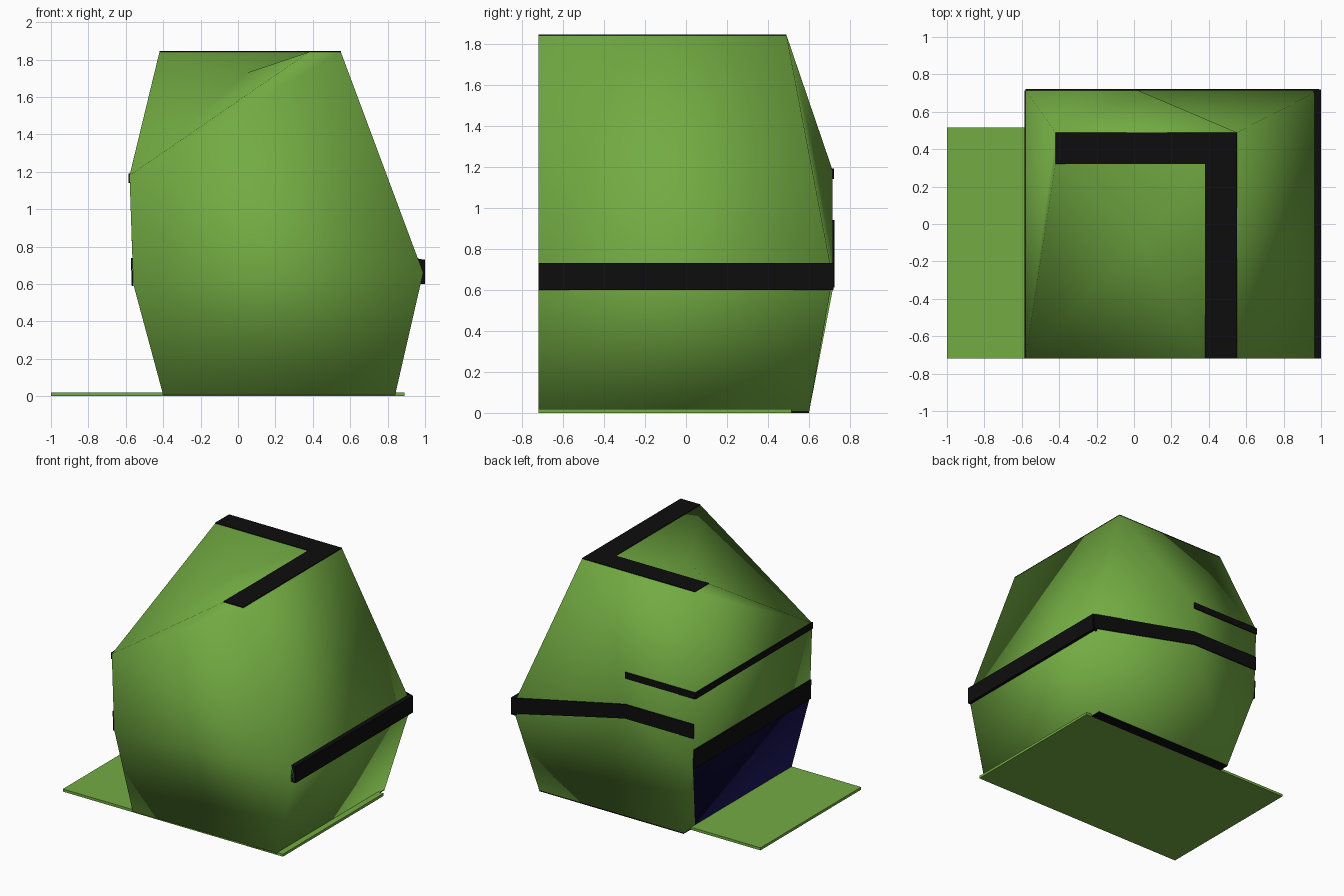
import bpy
import bmesh
from mathutils import Vector

cube = bpy.data.objects.get("Cube")
if cube:
    bpy.data.objects.remove(cube, do_unlink=True)


def material(name, r, g, b):
    m = bpy.data.materials.new(name)
    m.use_nodes = True
    m.diffuse_color = (r, g, b, 1)
    bsdf = m.node_tree.nodes["Principled BSDF"]
    bsdf.inputs["Base Color"].default_value = (r, g, b, 1)
    bsdf.inputs["Roughness"].default_value = 0.9
    return m


green = material("leaf green", 0.17, 0.41, 0.055)
black = material("trim black", 0.004, 0.004, 0.004)
navy = material("opening navy", 0.003, 0.002, 0.03)


def finish(bm, name, mats):
    mesh = bpy.data.meshes.new(name)
    bm.to_mesh(mesh)
    bm.free()
    for m in mats:
        mesh.materials.append(m)
    ob = bpy.data.objects.new(name, mesh)
    bpy.context.collection.objects.link(ob)
    return ob


def box(name, low, high, mat):
    bm = bmesh.new()
    bmesh.ops.create_cube(bm, size=1)
    low, high = Vector(low), Vector(high)
    for v in bm.verts:
        v.co = (low + high) / 2 + v.co * (high - low)
    return finish(bm, name, [mat])


def strip(name, pairs, push):
    """Ribbon through (bottom, top) point pairs, thickened along push."""
    bm = bmesh.new()
    rows = [[bm.verts.new(p) for p in pair] for pair in pairs]
    faces = [bm.faces.new((a[0], b[0], b[1], a[1])) for a, b in zip(rows, rows[1:])]
    out = bmesh.ops.extrude_face_region(bm, geom=faces, use_keep_orig=True)
    for v in out["geom"]:
        if isinstance(v, bmesh.types.BMVert):
            v.co += Vector(push)
    bmesh.ops.recalc_face_normals(bm, faces=bm.faces)
    return finish(bm, name, [black])


# Faceted hut shell: named corners, then panels between them
F, K = -0.72, 0.715
corners = {
    "roof_fl": (-0.42, 0.32, 1.84), "roof_bl": (-0.42, 0.49, 1.84),
    "roof_br": (0.55, 0.49, 1.84), "roof_fr": (0.55, F, 1.84),
    "roof_in": (0.38, 0.32, 1.84), "roof_fi": (0.38, F, 1.84),
    "dip": (0.05, -0.1, 1.73),
    "high_f": (-0.58, F, 1.18), "high_b": (-0.58, K, 1.18), "high_m": (0.02, K, 1.18),
    "mid_f": (-0.56, F, 0.6), "mid_b": (-0.56, K, 0.6), "mid_m": (0.02, K, 0.88),
    "far_f": (0.99, F, 0.66), "far_b": (0.99, K, 0.66),
    "base_fl": (-0.4, F, 0.006), "base_s": (-0.4, 0.46, 0.006),
    "base_bl": (-0.4, 0.6, 0.006), "base_br": (0.84, 0.6, 0.006),
    "base_fr": (0.84, F, 0.006),
}
panels = [
    "high_f roof_fl dip", "high_f dip roof_fi",
    "roof_fl roof_in dip", "dip roof_in roof_fi",
    "roof_fl roof_bl roof_br roof_in", "roof_in roof_br roof_fr roof_fi",
    "high_f high_b roof_bl roof_fl",
    "roof_bl high_b high_m roof_br", "roof_br high_m mid_m far_b",
    "high_m high_b mid_b mid_m", "mid_m mid_b base_bl", "mid_m base_bl base_br far_b",
    "roof_fr roof_br far_b far_f", "far_f far_b base_br base_fr",
    "high_f mid_f mid_b high_b", "mid_b base_s base_bl",
    "mid_f base_fl base_s mid_b",
    "high_f roof_fi roof_fr", "high_f roof_fr far_f mid_f",
    "mid_f far_f base_fr base_fl",
    "base_fl base_fr base_br base_bl base_s",
]
bm = bmesh.new()
verts = {n: bm.verts.new(p) for n, p in corners.items()}
for panel in panels:
    face = bm.faces.new([verts[n] for n in panel.split()])
    face.smooth = True
    # the low sloping panel on the entrance side is the dark opening
    face.material_index = 1 if panel == "mid_f base_fl base_s mid_b" else 0
bmesh.ops.recalc_face_normals(bm, faces=bm.faces)
finish(bm, "hut_shell", [green, navy])

# Ground plate
box("ground_plate", (-1, F, 0), (0.89, 0.515, 0.02), green)

# Roof edge trim, L-shaped
box("roof_trim_back", (-0.42, 0.32, 1.838), (0.55, 0.49, 1.845), black)
box("roof_trim_side", (0.38, F, 1.838), (0.55, 0.32, 1.845), black)

# Wall bands
box("side_band", (0.96, F, 0.6), (1, 0.72, 0.73), black)
strip("back_band", [((0.99, K, 0.61), (0.99, K, 0.73)),
                    ((0.02, K, 0.83), (0.02, K, 0.94)),
                    ((-0.57, K, 0.83), (-0.57, K, 0.94))], (0, 0.008, 0))
strip("entrance_band", [((-0.56, F, 0.59), (-0.565, F, 0.74)),
                        ((-0.56, K, 0.59), (-0.565, K, 0.74))], (-0.008, 0, 0))
strip("upper_entrance_band", [((-0.579, F, 1.14), (-0.58, F, 1.19)),
                              ((-0.579, K, 1.14), (-0.58, K, 1.19))], (-0.006, 0, 0))
strip("upper_back_band", [((-0.58, K, 1.14), (-0.58, K, 1.19)),
                          ((0.02, K, 1.14), (0.02, K, 1.19))], (0, 0.007, 0))

# Dark footing behind the ground plate
box("back_footing", (-0.4, 0.515, 0), (0.84, 0.6, 0.009), black)
